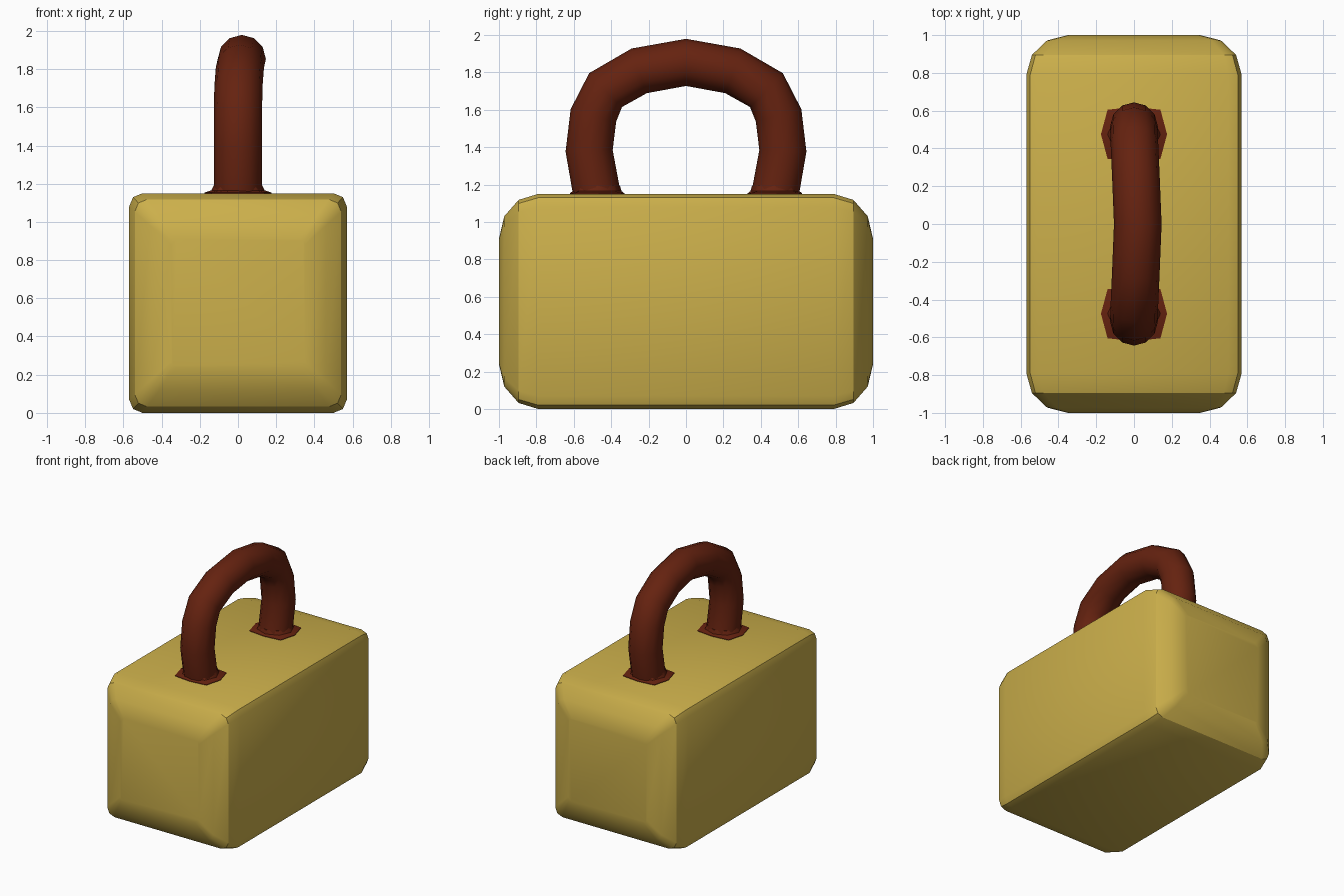
import bpy, bmesh
from math import sin, cos, pi, radians
from mathutils import Vector

if "Cube" in bpy.data.objects:
    bpy.data.objects.remove(bpy.data.objects["Cube"])


def material(name, color):
    m = bpy.data.materials.new(name)
    m.diffuse_color = (*color, 1)
    m.use_nodes = True
    m.node_tree.nodes["Principled BSDF"].inputs["Base Color"].default_value = m.diffuse_color
    return m


def loft(name, rings, mat, angle):
    """Skin a list of equal-length point rings and cap both ends."""
    bm = bmesh.new()
    vr = [[bm.verts.new(p) for p in r] for r in rings]
    n = len(vr[0])
    for a, b in zip(vr, vr[1:]):
        for i in range(n):
            j = (i + 1) % n
            bm.faces.new((a[i], a[j], b[j], b[i]))
    bm.faces.new(vr[0])
    bm.faces.new(vr[-1])
    bmesh.ops.recalc_face_normals(bm, faces=bm.faces)
    me = bpy.data.meshes.new(name)
    bm.to_mesh(me)
    bm.free()
    ob = bpy.data.objects.new(name, me)
    bpy.context.collection.objects.link(ob)
    me.materials.append(mat)
    bpy.ops.object.select_all(action='DESELECT')
    ob.select_set(True)
    bpy.context.view_layer.objects.active = ob
    bpy.ops.object.shade_smooth_by_angle(angle=radians(angle))
    return ob


def rounded_section(y, inset_x, inset_z, r, seg=2):
    hx, hz = 0.57 - inset_x, 0.575 - inset_z
    pts = []
    for k, (sx, sz) in enumerate([(1, 1), (-1, 1), (-1, -1), (1, -1)]):
        for i in range(seg + 1):
            a = (k + i / seg) * pi / 2
            pts.append(Vector((sx * (hx - r) + r * cos(a), y,
                               0.575 + sz * (hz - r) + r * sin(a))))
    return pts


gold = material("gold", (0.60, 0.43, 0.07))
brown = material("brown", (0.13, 0.016, 0.005))

# Body: long edges tightly bevelled, ends broadly rounded
half = []
for i in range(4):
    a = i * pi / 6
    k = 1 - sin(a)
    half.append((1 - 0.21 * (1 - cos(a)), 0.22 * k, 0.24 * k, 0.07 - 0.04 * k))
sections = [(-y, ix, iz, r) for y, ix, iz, r in half] + half[::-1]
loft("body", [rounded_section(*s) for s in sections], gold, 30)

# Handle: round tube along an arch, bowed slightly to +x at the top
side = [(0, 0.475, 1.13), (0, 0.482, 1.18), (0, 0.518, 1.38), (0, 0.495, 1.57),
        (0.002, 0.43, 1.705), (0.01, 0.25, 1.808)]
path = [Vector(p) for p in side] + [Vector((0.02, 0, 1.853))]
path += [Vector((x, -y, z)) for x, y, z in reversed(side)]
SIDES, R = 12, 0.126
rings = []
for i, p in enumerate(path):
    t = (path[min(i + 1, len(path) - 1)] - path[max(i - 1, 0)]).normalized()
    v = t.cross(Vector((1, 0, 0))).normalized()
    u = v.cross(t)
    rings.append([p + R * (cos(2 * pi * j / SIDES) * u + sin(2 * pi * j / SIDES) * v)
                  for j in range(SIDES)])
loft("handle", rings, brown, 40)

# Thin flared collars where the handle meets the body
for name, s in (("front_collar", -1), ("back_collar", 1)):
    def collar_ring(z, rx, ry):
        return [Vector((rx * cos(j * pi / 4), s * 0.475 + ry * sin(j * pi / 4), z))
                for j in range(8)]
    foot = [(0.175, 0), (0.14, 0.13), (0, 0.145), (-0.14, 0.13),
            (-0.175, 0), (-0.14, -0.13), (0, -0.145), (0.14, -0.13)]
    base = [[Vector((x, s * 0.475 + y, z)) for x, y in foot] for z in (1.13, 1.154)]
    loft(name, base + [collar_ring(1.165, 0.14, 0.13), collar_ring(1.195, 0.124, 0.122)],
         brown, 50)
